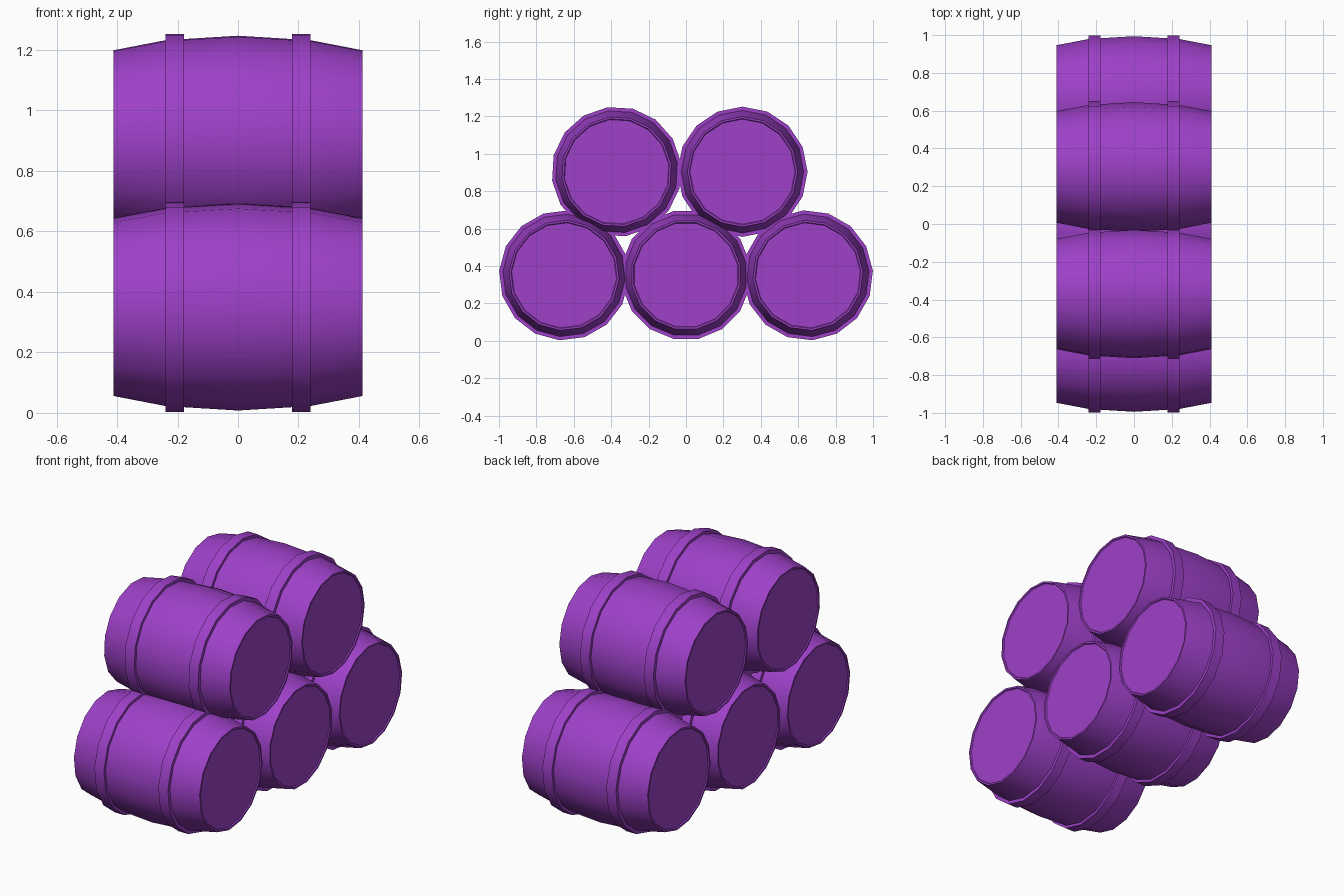
import bpy
import math
from mathutils import Matrix

cube = bpy.data.objects.get("Cube")
if cube:
    bpy.data.objects.remove(cube, do_unlink=True)

SIDES = 16

purple = bpy.data.materials.new("purple")
purple.use_nodes = True
colour = (0.34, 0.052, 0.58, 1)
purple.diffuse_color = colour
purple.node_tree.nodes["Principled BSDF"].inputs["Base Color"].default_value = colour


def lathe(name, profile, closed):
    """Spin (x, radius) points round the x axis; an open profile gets end caps."""
    verts, faces = [], []
    for x, r in profile:
        for s in range(SIDES):
            a = 2 * math.pi * s / SIDES
            verts.append((x, r * math.sin(a), r * math.cos(a)))
    n = len(profile)
    for i in range(n if closed else n - 1):
        j = (i + 1) % n
        for s in range(SIDES):
            t = (s + 1) % SIDES
            faces.append((i * SIDES + s, i * SIDES + t, j * SIDES + t, j * SIDES + s))
    if not closed:
        faces.append(tuple(reversed(range(SIDES))))
        faces.append(tuple((n - 1) * SIDES + s for s in range(SIDES)))
    mesh = bpy.data.meshes.new(name)
    mesh.from_pydata(verts, [], faces)
    mesh.materials.append(purple)
    obj = bpy.data.objects.new(name, mesh)
    bpy.context.collection.objects.link(obj)
    bpy.ops.object.select_all(action='DESELECT')
    obj.select_set(True)
    bpy.context.view_layer.objects.active = obj
    # Make the normals point outward
    bpy.ops.object.mode_set(mode='EDIT')
    bpy.ops.mesh.select_all(action='SELECT')
    bpy.ops.mesh.normals_make_consistent(inside=False)
    bpy.ops.object.mode_set(mode='OBJECT')
    bpy.ops.object.shade_smooth_by_angle(angle=math.radians(35))
    return obj


# Half outline of the cask, from the recessed head to the bulging middle
half = [(0.405, 0.281), (0.411, 0.285), (0.411, 0.295), (0.24, 0.328), (0.178, 0.332)]
stave_outline = [(-x, r) for x, r in half] + [(0, 0.343)] + half[::-1]

# Position across the stack, height, and roll in degrees of each barrel
barrels = {
    "bottom_front": (-0.652, 0.35, 4),
    "bottom_middle": (0, 0.352, 11.25),
    "bottom_back": (0.652, 0.35, -4),
    "top_front": (-0.371, 0.904, -8),
    "top_back": (0.302, 0.904, 0),
}

for place, (y, z, roll) in barrels.items():
    parts = [lathe(place + "_barrel", stave_outline, False)]
    # Two raised hoops round the staves
    for side, label in ((1, "left"), (-1, "right")):
        band = [(side * x, r) for x, r in
                ((0.178, 0.32), (0.178, 0.348), (0.24, 0.348), (0.24, 0.32))]
        parts.append(lathe(place + "_" + label + "_hoop", band, True))
    for part in parts:
        part.matrix_world = (Matrix.Translation((0, y, z))
                             @ Matrix.Rotation(math.radians(-roll), 4, 'X'))
